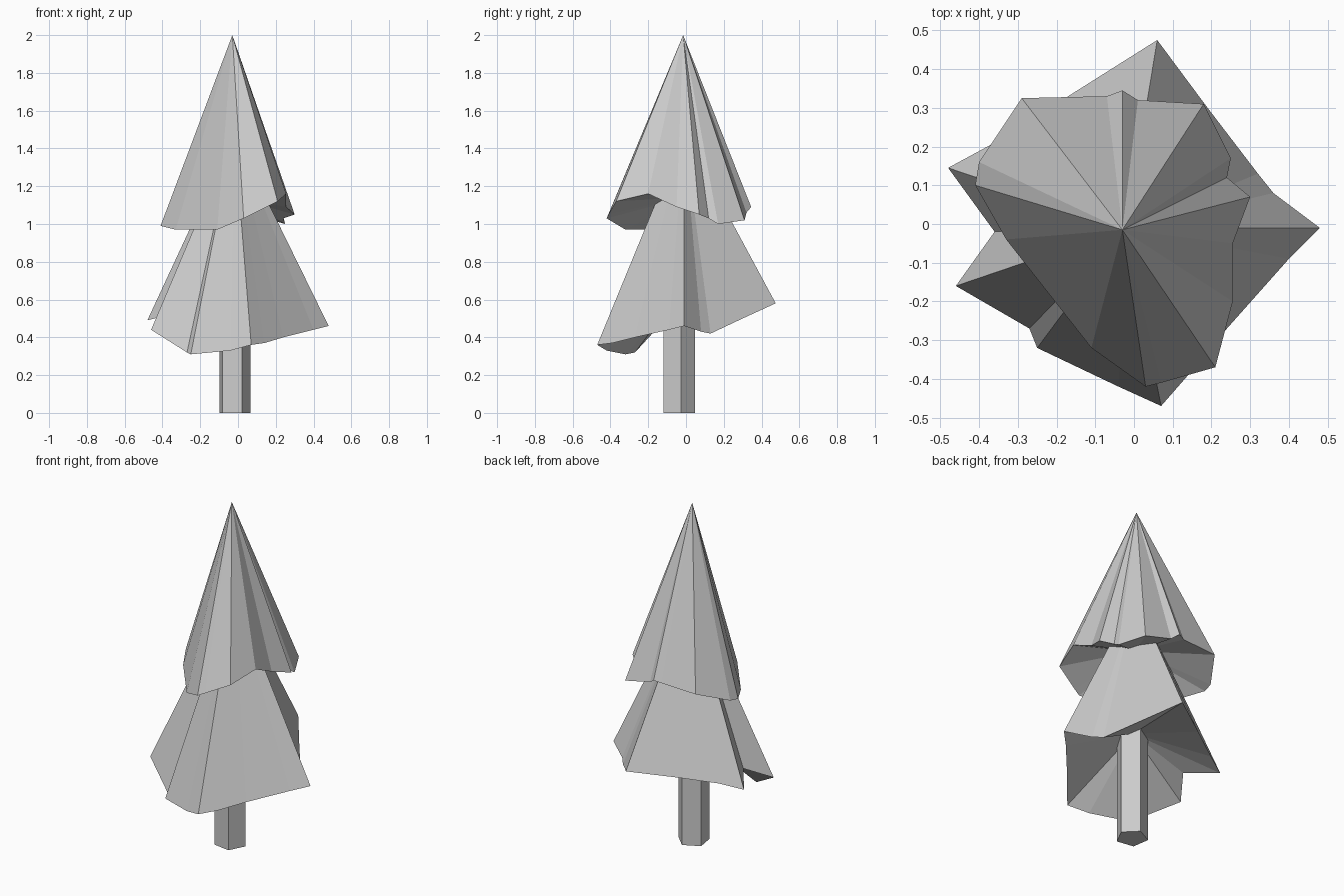
import bpy, bmesh
from math import cos, sin, radians


def finish(name, bm):
    bmesh.ops.recalc_face_normals(bm, faces=bm.faces)
    mesh = bpy.data.meshes.new(name)
    bm.to_mesh(mesh)
    bm.free()
    obj = bpy.data.objects.new(name, mesh)
    bpy.context.collection.objects.link(obj)
    return obj


def foliage(name, rim, tip, hollow):
    """Ragged cone: rim fanned up to the tip, and up to a recessed underside."""
    bm = bmesh.new()
    ring = [bm.verts.new(p) for p in rim]
    top, under = bm.verts.new(tip), bm.verts.new(hollow)
    for a, b in zip(ring, ring[1:] + ring[:1]):
        bm.faces.new((a, b, top))
        bm.faces.new((b, a, under))
    return finish(name, bm)


# Trunk: five-sided post
bm = bmesh.new()
loops = [[bm.verts.new((-0.02 + 0.088 * cos(radians(9 + 72 * i)),
                        -0.04 + 0.088 * sin(radians(9 + 72 * i)), z))
          for i in range(5)] for z in (0, 0.75)]
for i in range(5):
    j = (i + 1) % 5
    bm.faces.new((loops[0][i], loops[0][j], loops[1][j], loops[1][i]))
bm.faces.new(loops[0])
bm.faces.new(loops[1])
finish("trunk", bm)

# Lower branches
lower_rim = [
    (0.48, -0.01, 0.46), (0.36, 0.08, 0.43), (0.32, 0.13, 0.42),
    (0.19, 0.30, 0.50), (0.06, 0.475, 0.58), (-0.17, 0.33, 0.55),
    (-0.36, 0.21, 0.52), (-0.48, 0.145, 0.49), (-0.36, -0.02, 0.52),
    (-0.46, -0.16, 0.44), (-0.27, -0.27, 0.32), (-0.25, -0.32, 0.31),
    (-0.04, -0.42, 0.33), (0.07, -0.47, 0.36), (0.14, -0.39, 0.37),
    (0.24, -0.27, 0.40), (0.40, -0.09, 0.44),
]
foliage("lower_branches", lower_rim, (-0.02, -0.01, 1.48), (-0.02, -0.03, 0.64))

# Upper branches
upper_rim = [
    (0.30, 0.07, 1.05), (0.24, 0.12, 1.03), (0.25, 0.17, 1.00),
    (0.18, 0.31, 1.02), (0.01, 0.32, 1.06), (-0.03, 0.345, 1.09),
    (-0.07, 0.33, 1.08), (-0.29, 0.325, 1.07), (-0.40, 0.16, 1.00),
    (-0.41, 0.10, 0.99), (-0.33, -0.04, 0.97), (-0.11, -0.32, 0.97),
    (0.03, -0.42, 1.03), (0.07, -0.41, 1.05), (0.21, -0.37, 1.12),
    (0.255, -0.20, 1.16), (0.255, -0.05, 1.09),
]
foliage("upper_branches", upper_rim, (-0.03, -0.015, 2.0), (-0.02, -0.01, 1.14))
